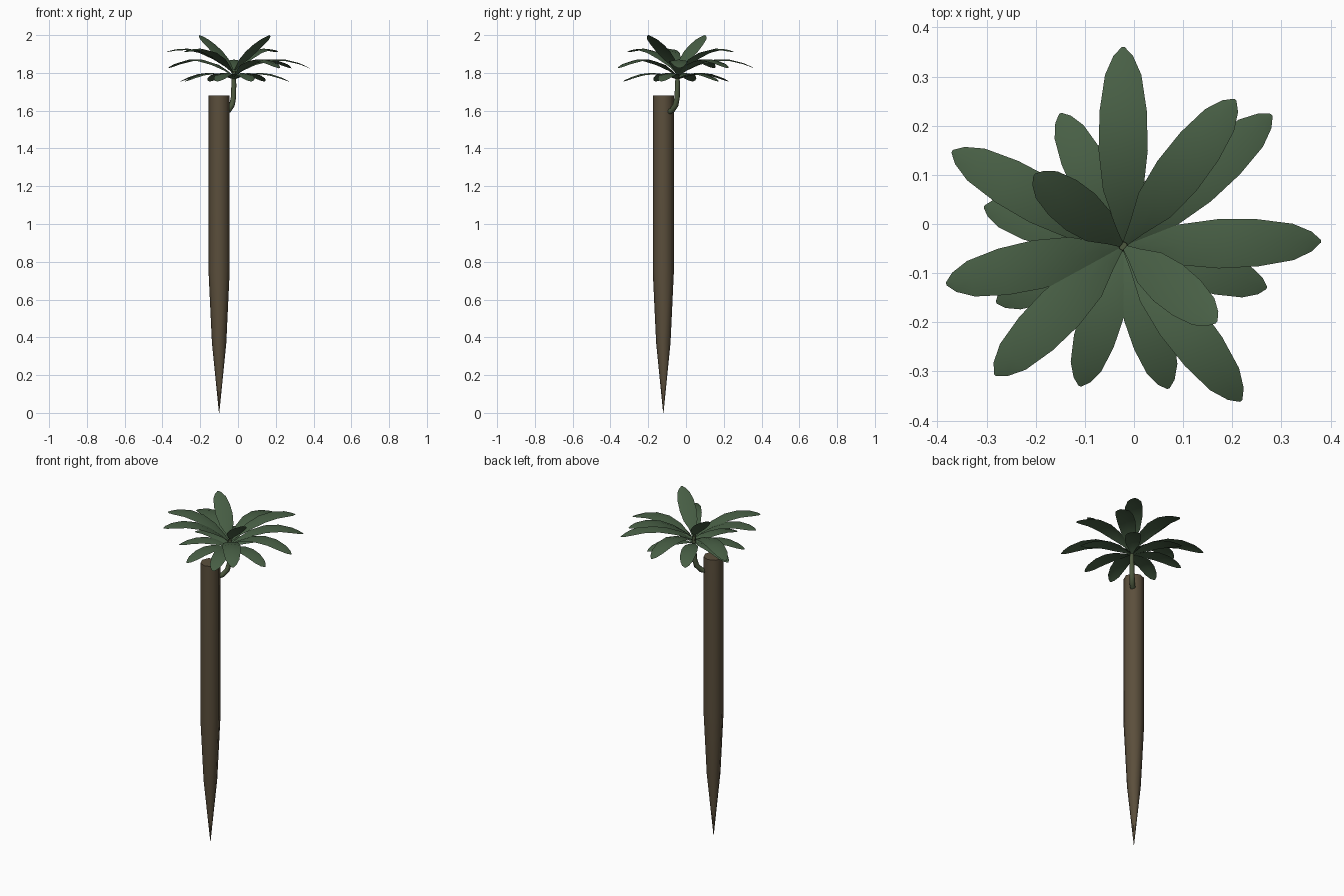
import bpy, bmesh, math
from mathutils import Vector

if "Cube" in bpy.data.objects:
    bpy.data.objects.remove(bpy.data.objects["Cube"])


def material(name, rgb):
    m = bpy.data.materials.new(name)
    m.diffuse_color = (*rgb, 1)
    m.use_nodes = True
    m.node_tree.nodes["Principled BSDF"].inputs["Base Color"].default_value = m.diffuse_color
    return m


GREEN = material("leaf_green", (0.065, 0.115, 0.06))
STEM = material("stem_green", (0.075, 0.1, 0.05))
BROWN = material("bark_brown", (0.105, 0.078, 0.045))


def finish(name, bm, mat):
    mesh = bpy.data.meshes.new(name)
    bm.to_mesh(mesh)
    bm.free()
    mesh.materials.append(mat)
    for p in mesh.polygons:
        p.use_smooth = True
    ob = bpy.data.objects.new(name, mesh)
    bpy.context.collection.objects.link(ob)
    bpy.context.view_layer.objects.active = ob
    ob.select_set(True)
    bpy.ops.object.shade_smooth_by_angle(angle=math.radians(50))
    ob.select_set(False)
    return ob


def tube(name, path, radii, sides, mat):
    # Loft rings perpendicular to the path and cap both ends
    bm = bmesh.new()
    pts = [Vector(p) for p in path]
    rings = []
    for i, p in enumerate(pts):
        d = (pts[min(i + 1, len(pts) - 1)] - pts[max(i - 1, 0)]).normalized()
        u = Vector((-1, 1, 0)).normalized()
        u = (u - d * u.dot(d)).normalized()
        v = d.cross(u)
        rings.append([bm.verts.new(p + radii[i] * (math.cos(a) * u + math.sin(a) * v))
                      for a in (2 * math.pi * k / sides for k in range(sides))])
    for a, b in zip(rings, rings[1:]):
        for k in range(sides):
            n = (k + 1) % sides
            bm.faces.new((a[k], a[n], b[n], b[k]))
    bm.faces.new(rings[0][::-1])
    bm.faces.new(rings[-1])
    return finish(name, bm, mat)


# Pointed wooden stake
tube("stake", [(-0.1, -0.12, z) for z in (0, 0.37, 0.75, 1.68)],
     [0.001, 0.038, 0.056, 0.056], 8, BROWN)

# Curved stem growing out of the stake's side
tube("stem", [(-0.075, -0.098, 1.59), (-0.05, -0.073, 1.602), (-0.032, -0.055, 1.63),
              (-0.024, -0.047, 1.67), (-0.022, -0.045, 1.74), (-0.022, -0.045, 1.81)],
     [0.014, 0.015, 0.015, 0.014, 0.013, 0.009], 8, STEM)

# Leaf outline: (fraction of length, half width)
OUTLINE = [(0.02, 0.006), (0.12, 0.018), (0.28, 0.041), (0.48, 0.05),
           (0.68, 0.048), (0.86, 0.037), (0.955, 0.02), (1.0, 0.003)]


def leaf(name, tip, z0, z1, z2, scale):
    # Quadratic arch from the stem to the tip, with a low midrib ridge
    bm = bmesh.new()
    base = Vector((-0.022, -0.045, 0))
    reach = Vector((tip[0], tip[1], 0)) - base
    side = Vector((-reach.y, reach.x, 0)).normalized()
    rows = []
    for t, w in OUTLINE:
        z = (1 - t) ** 2 * z0 + 2 * t * (1 - t) * z1 + t * t * z2
        c = base + reach * t + Vector((0, 0, z))
        w *= scale
        drop = Vector((0, 0, -0.16 * w))
        rows.append([bm.verts.new(c - side * w + drop), bm.verts.new(c),
                     bm.verts.new(c + side * w + drop)])
    for a, b in zip(rows, rows[1:]):
        for k in (0, 1):
            bm.faces.new((a[k], b[k], b[k + 1], a[k + 1]))
    finish(name, bm, GREEN)


# Tiers: name, base / control / tip heights, width scale, tip positions
TIERS = [
    ("lower_leaf", 1.765, 1.84, 1.755, 0.88,
     [(0.27, -0.13), (0.07, -0.335), (-0.11, -0.33), (-0.28, -0.16),
      (-0.305, 0.035), (-0.15, 0.225), (0.14, 0.17)]),
    ("middle_leaf", 1.78, 1.94, 1.825, 1.0,
     [(-0.022, 0.36), (0.28, 0.222), (0.38, -0.035), (0.218, -0.36), (-0.37, 0.148)]),
    ("upper_leaf", 1.795, 1.98, 1.91, 1.0,
     [(0.206, 0.253), (-0.283, -0.307), (-0.382, -0.122)]),
    ("top_leaf", 1.81, 1.94, 2.0, 0.95,
     [(0.168, -0.2), (-0.203, 0.1)]),
]
for name, z0, z1, z2, scale, tips in TIERS:
    for i, tip in enumerate(tips):
        leaf(f"{name}_{i + 1}", tip, z0, z1, z2, scale)
